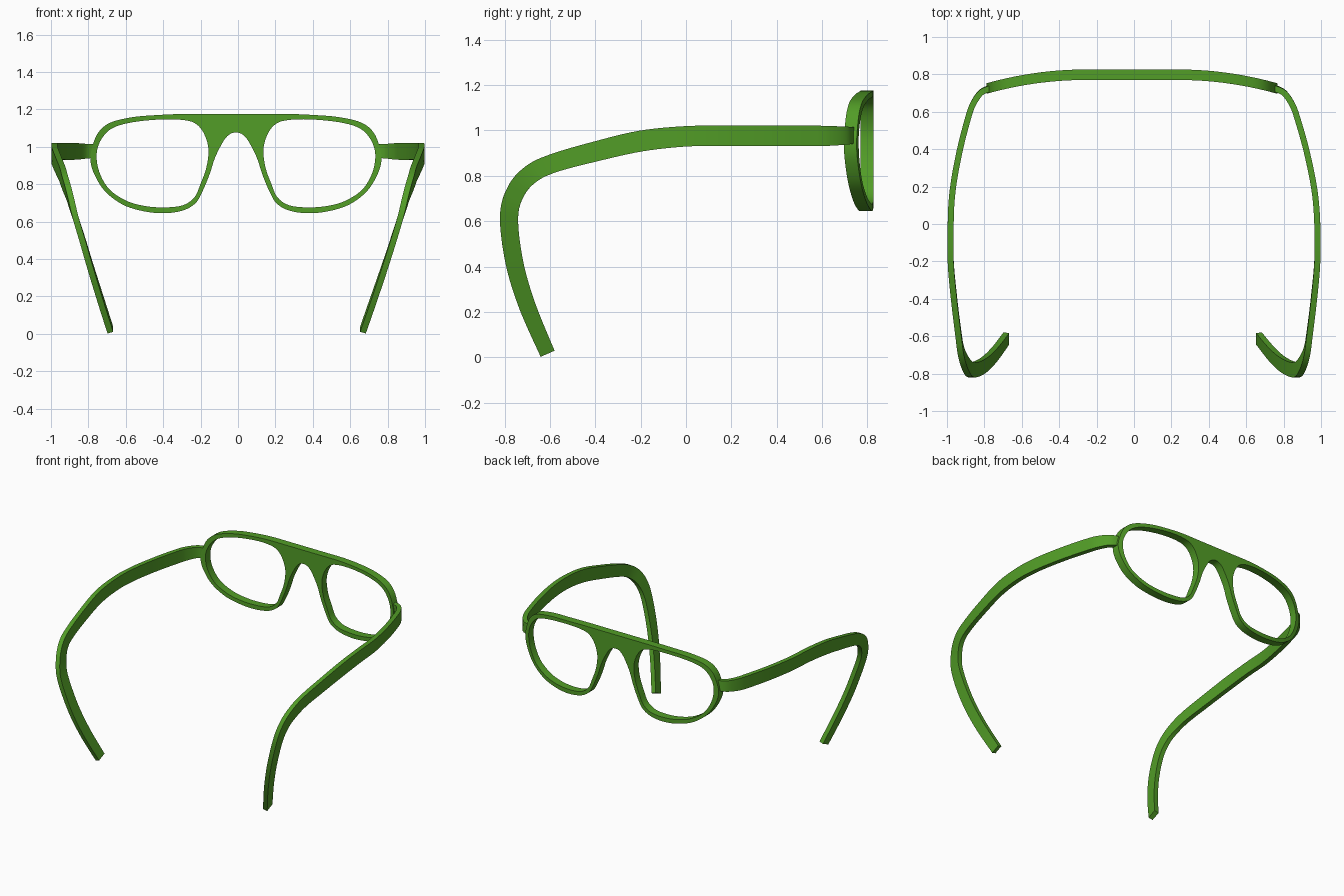
import bpy, bmesh, math
from mathutils import Vector

if "Cube" in bpy.data.objects:
    bpy.data.objects.remove(bpy.data.objects["Cube"])

CX = -0.011  # frame centre line

green = bpy.data.materials.new("green_plastic")
green.diffuse_color = (0.085, 0.34, 0.02, 1)
green.use_nodes = True
green.node_tree.nodes["Principled BSDF"].inputs["Base Color"].default_value = green.diffuse_color


def smooth_path(pts, n, closed=False):
    """Catmull-Rom resampling with n steps per segment."""
    pts = [Vector(p) for p in pts]
    k = len(pts)
    at = (lambda i: pts[i % k]) if closed else (lambda i: pts[max(0, min(k - 1, i))])
    out = []
    for i in range(k if closed else k - 1):
        a, b, c, d = at(i - 1), at(i), at(i + 1), at(i + 2)
        for j in range(n):
            t = j / n
            out.append(0.5 * (2 * b + (c - a) * t + (2 * a - 5 * b + 4 * c - d) * t * t
                              + (3 * b - a - 3 * c + d) * t ** 3))
    if not closed:
        out.append(pts[-1])
    return out


def finish(name, bm):
    bmesh.ops.recalc_face_normals(bm, faces=bm.faces)
    me = bpy.data.meshes.new(name)
    bm.to_mesh(me)
    bm.free()
    ob = bpy.data.objects.new(name, me)
    bpy.context.collection.objects.link(ob)
    me.materials.append(green)
    bpy.ops.object.select_all(action='DESELECT')
    ob.select_set(True)
    bpy.context.view_layer.objects.active = ob
    bpy.ops.object.shade_smooth_by_angle(angle=math.radians(35))
    return ob


# Front frame: half outline and one lens opening (x, z), relative to the centre line
half = [(0, 1.176), (.14, 1.176), (.28, 1.176), (.42, 1.17), (.55, 1.159), (.67, 1.13),
        (.735, 1.078), (.768, 1.0), (.778, .93), (.757, .853), (.70, .762), (.607, .692),
        (.50, .657), (.39, .645), (.286, .659), (.217, .698), (.179, .762), (.141, .853),
        (.111, .944), (.067, 1.03), (.035, 1.066), (0, 1.077)]
lens = [(.27, 1.142), (.39, 1.147), (.55, 1.132), (.66, 1.10), (.72, 1.04), (.745, .96),
        (.73, .864), (.677, .773), (.59, .714), (.50, .686), (.393, .676), (.286, .687),
        (.222, .73), (.19, .80), (.158, .89), (.147, .987), (.169, 1.067), (.21, 1.12)]
outline = half + [(-x, z) for x, z in half[-2:0:-1]]

bm = bmesh.new()
for loop in (outline, lens, [(-x, z) for x, z in lens]):
    vs = [bm.verts.new((p.x, 0, p.y)) for p in smooth_path(loop, 5, True)]
    for i, v in enumerate(vs):
        bm.edges.new((v, vs[(i + 1) % len(vs)]))
bmesh.ops.triangle_fill(bm, edges=bm.edges[:], use_beauty=True, normal=(0, -1, 0))
ext = bmesh.ops.extrude_face_region(bm, geom=bm.faces[:])
bmesh.ops.translate(bm, vec=(0, .056, 0),
                    verts=[g for g in ext["geom"] if isinstance(g, bmesh.types.BMVert)])
for v in bm.verts:  # wrap the ends toward the arms
    v.co.y += .77 - .265 * max(0, abs(v.co.x) - .25) ** 2
    v.co.x += CX
finish("front_frame", bm)

# Arms: centre path (x, y, z) with strap width
path = [(.745, .728, .978, .072), (.80, .703, .977, .078), (.845, .64, .976, .086),
        (.875, .56, .976, .09), (.925, .38, .976, .09), (.965, .18, .976, .09),
        (.98, 0, .974, .09), (.98, -.2, .953, .092), (.962, -.4, .907, .088),
        (.94, -.58, .857, .083), (.925, -.68, .81, .083), (.90, -.748, .735, .082),
        (.868, -.78, .62, .08), (.805, -.757, .42, .078), (.74, -.70, .227, .074),
        (.668, -.612, .02, .067)]


def arm(name, side):
    pts = smooth_path(path, 6)
    rings = []
    bm = bmesh.new()
    for i, p in enumerate(pts):
        t = (pts[min(i + 1, len(pts) - 1)] - pts[max(i - 1, 0)]).to_3d().normalized()
        w = t.cross(Vector((1, 0, 0))).normalized()
        n = w.cross(t).normalized()
        c = p.to_3d()
        if side < 0:  # left arm sits slightly further out at both ends
            c.x += .025 * max(c.y, 0) + .015 * max(0, 1 - 2 * c.z)
        ring = []
        for a, b in ((1, 1), (1, -1), (-1, -1), (-1, 1)):
            q = c + w * (a * p.w / 2) + n * (b * .016)
            ring.append(bm.verts.new((q.x * side, q.y, q.z)))
        rings.append(ring)
    for r, s in zip(rings, rings[1:]):
        for k in range(4):
            bm.faces.new((r[k], r[(k + 1) % 4], s[(k + 1) % 4], s[k]))
    bm.faces.new(rings[0])
    bm.faces.new(rings[-1])
    finish(name, bm)


arm("right_arm", 1)
arm("left_arm", -1)
